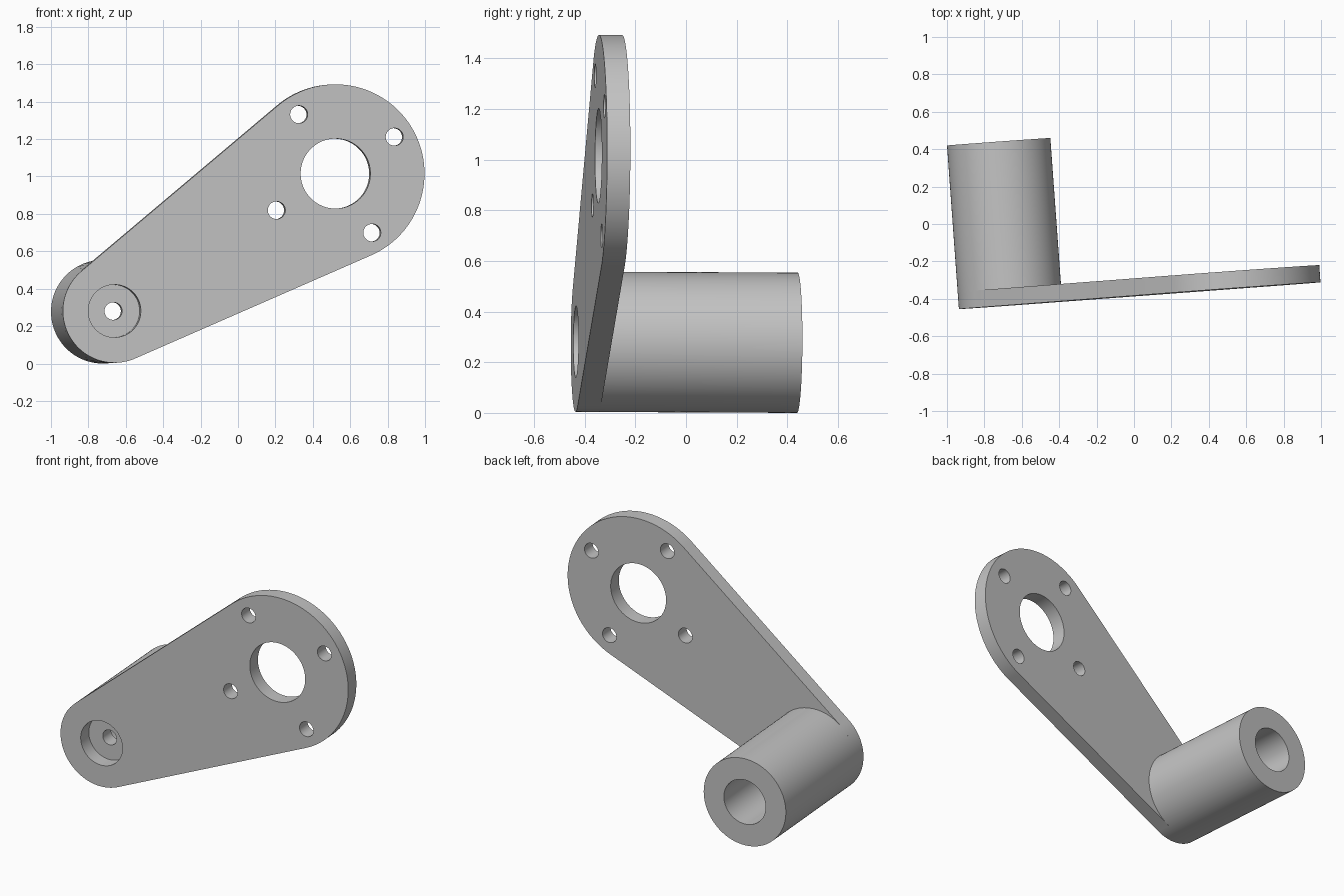
import bpy, bmesh, math
from mathutils import Vector, Matrix

cube = bpy.data.objects.get("Cube")
if cube:
    bpy.data.objects.remove(cube, do_unlink=True)

BOSS_R, HEAD_R = 0.277, 0.477      # outer radii of the two arm ends
BORE_R, HOLE_R = 0.141, 0.047
THICK, LENGTH, WEB_END = 0.092, 0.877, 0.185
REACH, ANGLE = 1.394, math.radians(31.8)
SEG = 96

# Boss axis starts at the local origin; the whole part is slightly turned
PLACE = (Matrix.Translation((-0.66, -0.435, 0.281))
         @ Matrix.Rotation(math.radians(4.15), 4, 'Z')
         @ Matrix.Rotation(math.radians(-0.26), 4, 'X'))

grey = bpy.data.materials.new("plain grey")
grey.use_nodes = True
colour = (0.55, 0.55, 0.55, 1)
grey.diffuse_color = colour
grey.node_tree.nodes["Principled BSDF"].inputs["Base Color"].default_value = colour


def polar(r, a):
    return Vector((r * math.cos(a), 0, r * math.sin(a)))


def arc(centre, r, start, end, n):
    return [centre + polar(r, start + (end - start) * i / n) for i in range(n + 1)]


def circle(centre, r, n=SEG):
    return arc(centre, r, 0, math.tau, n)[:-1]


def finish(bm, name):
    mesh = bpy.data.meshes.new(name)
    bm.to_mesh(mesh)
    bm.free()
    mesh.materials.append(grey)
    obj = bpy.data.objects.new(name, mesh)
    bpy.context.collection.objects.link(obj)
    obj.matrix_world = PLACE
    bpy.ops.object.select_all(action='DESELECT')
    obj.select_set(True)
    bpy.context.view_layer.objects.active = obj
    bpy.ops.object.shade_smooth_by_angle(angle=math.radians(30))


# Arm plate: tangent outline round both ends, with all holes
head = polar(REACH, ANGLE)
lean = math.acos((HEAD_R - BOSS_R) / REACH)
upper, lower = ANGLE + math.pi - lean, ANGLE + math.pi + lean
outline = (arc(head, HEAD_R, lower - math.tau, upper, SEG)
           + arc(Vector(), BOSS_R, upper, lower, SEG // 2))
loops = [outline, circle(Vector(), BORE_R), circle(head, 0.187)]
for k in range(4):
    loops.append(circle(head + polar(0.372, ANGLE + k * math.pi / 2), HOLE_R, 48))

bm = bmesh.new()
edges = []
for loop in loops:
    verts = [bm.verts.new(p) for p in loop]
    edges += [bm.edges.new((verts[i - 1], verts[i])) for i in range(len(verts))]
bmesh.ops.triangle_fill(bm, edges=edges, use_beauty=True, normal=(0, -1, 0))
ext = bmesh.ops.extrude_face_region(bm, geom=bm.faces[:], use_keep_orig=True)
moved = [g for g in ext["geom"] if isinstance(g, bmesh.types.BMVert)]
bmesh.ops.translate(bm, verts=moved, vec=(0, THICK, 0))
bmesh.ops.recalc_face_normals(bm, faces=bm.faces[:])
finish(bm, "arm_plate")

# Hollow boss: turned profile with a web and a small screw hole
profile = [(BOSS_R, THICK), (BOSS_R, LENGTH), (BORE_R, LENGTH), (BORE_R, WEB_END),
           (HOLE_R, WEB_END), (HOLE_R, THICK)]
profile.append(profile[0])
bm = bmesh.new()
verts = [bm.verts.new((r, y, 0)) for r, y in profile]
edges = [bm.edges.new(pair) for pair in zip(verts, verts[1:])]
bmesh.ops.spin(bm, geom=verts + edges, cent=(0, 0, 0), axis=(0, 1, 0),
               angle=math.tau, steps=SEG, use_merge=False)
bmesh.ops.remove_doubles(bm, verts=bm.verts[:], dist=0.0001)
bmesh.ops.recalc_face_normals(bm, faces=bm.faces[:])
finish(bm, "boss_tube")
